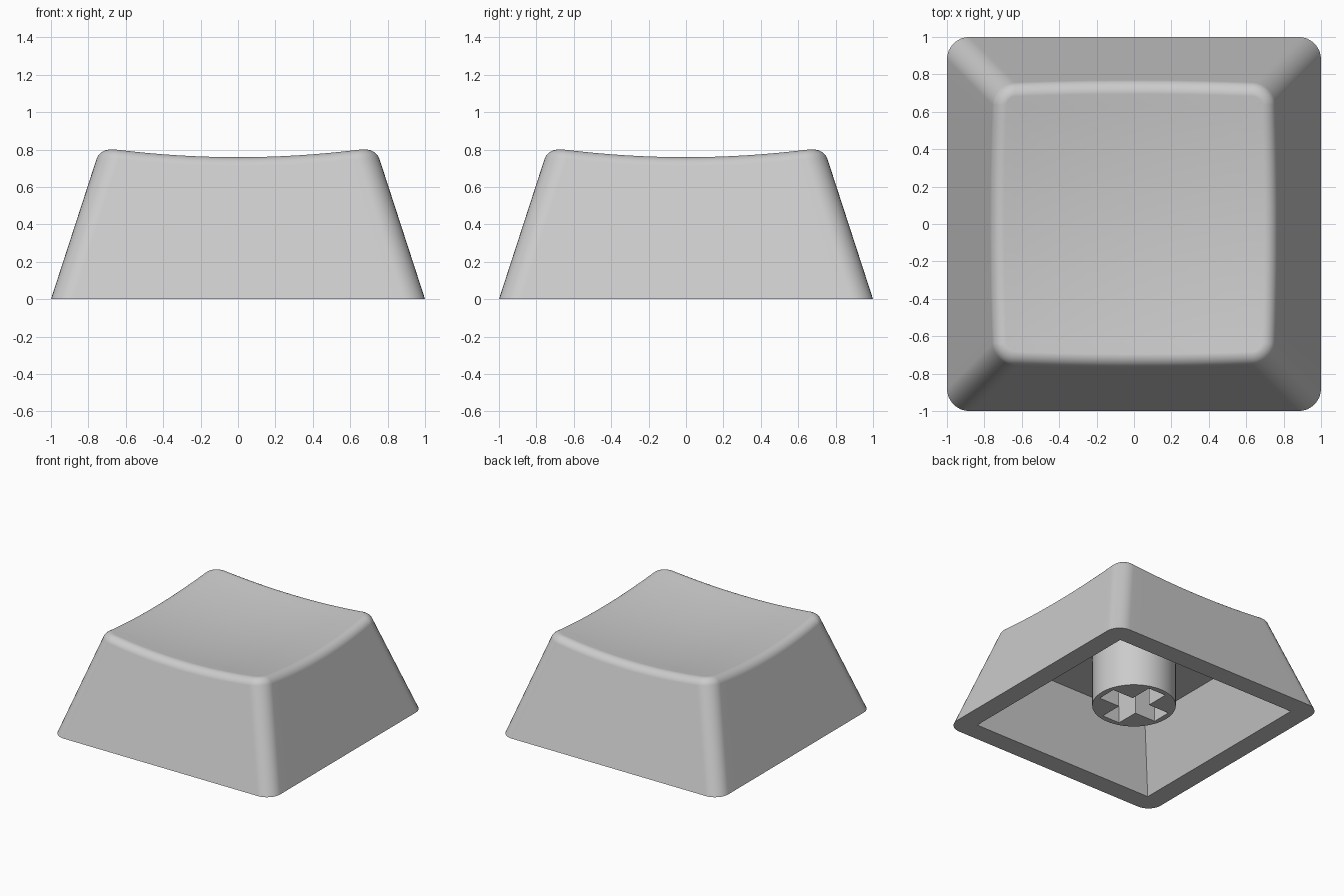
import bpy, bmesh, math

if "Cube" in bpy.data.objects:
    bpy.data.objects.remove(bpy.data.objects["Cube"])

SLOPE = 0.325          # inward lean of the walls
CORNER = 0.12          # corner radius in plan
R = 0.07               # rim fillet radius
TILT = math.atan(SLOPE)

grey = bpy.data.materials.new("light grey plastic")
grey.diffuse_color = (0.6, 0.6, 0.6, 1)
grey.use_nodes = True
grey.node_tree.nodes["Principled BSDF"].inputs["Base Color"].default_value = grey.diffuse_color


def dish(x, y):
    """Height of the spherical scoop in the top."""
    return 0.71 + (x * x + y * y) / 10


def plan(i, s, r):
    """Point i of a rounded square: 16 steps per side, 8 per corner."""
    side, k = divmod(i, 24)
    c = s - r
    if k < 16:
        x, y = s, c * (k / 8 - 1)
    else:
        a = (k - 16) / 8 * math.pi / 2
        x, y = c + r * math.cos(a), c + r * math.sin(a)
    for _ in range(side):
        x, y = -y, x
    return x, y


N = 96


def finish(bm, name):
    bmesh.ops.recalc_face_normals(bm, faces=bm.faces)
    me = bpy.data.meshes.new(name)
    bm.to_mesh(me)
    bm.free()
    ob = bpy.data.objects.new(name, me)
    bpy.context.collection.objects.link(ob)
    me.materials.append(grey)
    return ob


def smooth(ob):
    bpy.ops.object.select_all(action='DESELECT')
    ob.select_set(True)
    bpy.context.view_layer.objects.active = ob
    bpy.ops.object.shade_smooth_by_angle(angle=math.radians(35))


# Keycap shell: cavity ceiling, cavity mouth, outer base, then rim and dish
rings = [[(*plan(i, 0.665, 0), 0.53) for i in range(N)],
         [(*plan(i, 0.838, 0), 0.0) for i in range(N)],
         [(*plan(i, 1.0, CORNER), 0.0) for i in range(N)]]

# Fillet centre line, kept tangent to the wall while following the dish
rc = CORNER - R * math.cos(TILT)
centres = []
for i in range(N):
    s = 0.7
    for _ in range(8):
        z = dish(*plan(i, s, rc)) - R
        s = 1 - SLOPE * (z + R * math.sin(TILT)) - R * math.cos(TILT)
    centres.append((s, z))
for k in range(9):
    a = TILT + (math.radians(96) - TILT) * k / 8
    d = R * math.cos(a)
    rings.append([(*plan(i, s + d, rc + d), z + R * math.sin(a))
                  for i, (s, z) in enumerate(centres)])
edge = rings[-1]
for k in range(9, 0, -1):
    f = k / 10
    rings.append([(x * f, y * f, dish(x * f, y * f)) for x, y, _ in edge])

bm = bmesh.new()
loops = [[bm.verts.new(p) for p in ring] for ring in rings]
for a, b in zip(loops, loops[1:]):
    for i in range(N):
        j = (i + 1) % N
        bm.faces.new((a[i], a[j], b[j], b[i]))
centre = bm.verts.new((0, 0, dish(0, 0)))
for i in range(N):
    bm.faces.new((loops[-1][i], loops[-1][(i + 1) % N], centre))
bm.faces.new(loops[0])
bmesh.ops.remove_doubles(bm, verts=bm.verts, dist=1e-5)
shell = finish(bm, "keycap_shell")
smooth(shell)
shell.modifiers.new("even shading", 'WEIGHTED_NORMAL').keep_sharp = True


def prism(outline, z0, z1, name):
    bm = bmesh.new()
    lo = [bm.verts.new((x, y, z0)) for x, y in outline]
    hi = [bm.verts.new((x, y, z1)) for x, y in outline]
    n = len(outline)
    bm.faces.new(lo)
    bm.faces.new(hi)
    for i in range(n):
        j = (i + 1) % n
        bm.faces.new((lo[i], lo[j], hi[j], hi[i]))
    return finish(bm, name)


# Stem with a cross-shaped socket
circle = [(0.315 * math.cos(t * math.pi / 32), 0.315 * math.sin(t * math.pi / 32))
          for t in range(64)]
stem = prism(circle, 0.11, 0.54, "stem")
L, W = 0.27, 0.08
cross = []
for q in range(4):
    for x, y in ((L, -W), (L, W), (W, W)):
        for _ in range(q):
            x, y = -y, x
        cross.append((x, y))
cutter = prism(cross, 0.0, 0.53, "socket_cutter")
cutter.hide_render = True
cutter.hide_viewport = True
cut = stem.modifiers.new("socket", 'BOOLEAN')
cut.object = cutter
cut.solver = 'EXACT'
bpy.context.view_layer.update()
smooth(stem)
